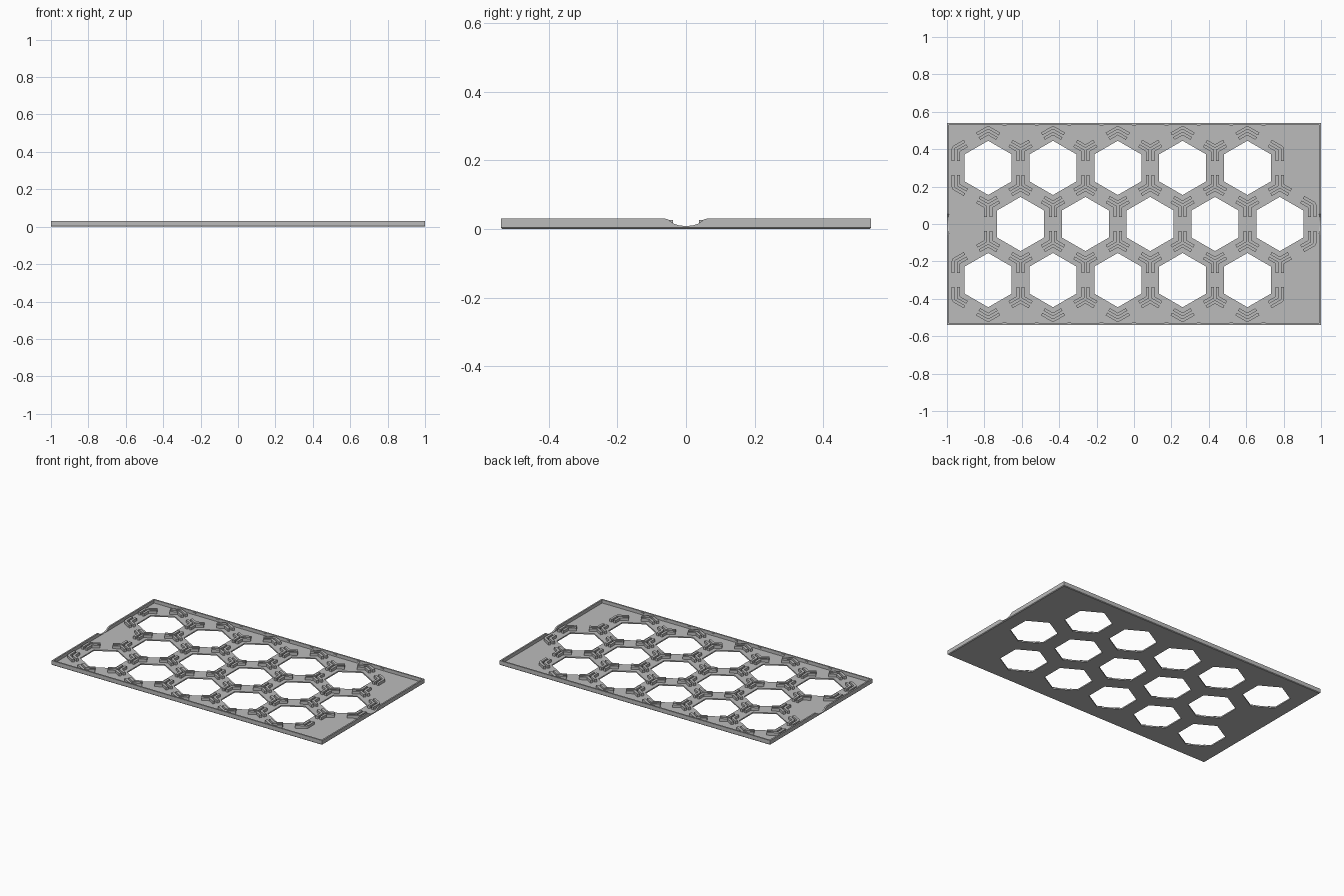
import bpy, bmesh, math
from mathutils import Vector

cube = bpy.data.objects.get("Cube")
if cube:
    bpy.data.objects.remove(cube, do_unlink=True)

# Main sizes
W, D, H = 1.0, 0.54, 0.03           # half width, half depth, height
FLOOR, WALL = 0.008, 0.01
PITCH = 0.3465
CELL = PITCH / math.sqrt(3)         # corner radius of a lattice cell
HOLE = 0.145                        # corner radius of a hole
ARM, NEAR, FAR = 0.062, 0.006, 0.022
CLIP_TOP = 0.026

grey = bpy.data.materials.new("plain grey")
grey.use_nodes = True
grey.diffuse_color = (0.5, 0.5, 0.5, 1)
grey.node_tree.nodes["Principled BSDF"].inputs["Base Color"].default_value = (0.5, 0.5, 0.5, 1)


def finish(name, bm):
    bmesh.ops.recalc_face_normals(bm, faces=bm.faces)
    mesh = bpy.data.meshes.new(name)
    bm.to_mesh(mesh)
    bm.free()
    mesh.materials.append(grey)
    obj = bpy.data.objects.new(name, mesh)
    bpy.context.collection.objects.link(obj)
    return obj


def prism(bm, points, offset):
    """Extrude a flat outline along an offset."""
    face = bm.faces.new([bm.verts.new(p) for p in points])
    new = bmesh.ops.extrude_face_region(bm, geom=[face], use_keep_orig=True)["geom"]
    bmesh.ops.translate(bm, vec=offset, verts=[v for v in new if isinstance(v, bmesh.types.BMVert)])


def box(bm, x0, x1, y0, y1, z0, z1):
    prism(bm, [(x0, y0, z0), (x1, y0, z0), (x1, y1, z0), (x0, y1, z0)], (0, 0, z1 - z0))


def hex_corners(c, r):
    return [Vector((c.x + r * math.sin(k * math.pi / 3), c.y + r * math.cos(k * math.pi / 3), 0))
            for k in range(6)]


def cut(target, cutter):
    cutter.hide_render = True
    mod = target.modifiers.new("cut", "BOOLEAN")
    mod.operation, mod.solver, mod.object = "DIFFERENCE", "EXACT", cutter
    bpy.context.view_layer.objects.active = target
    bpy.ops.object.modifier_apply(modifier=mod.name)
    bpy.data.objects.remove(cutter, do_unlink=True)


centres = [Vector(((i - 2 + (0.25 if row == 0 else -0.25)) * PITCH, row * CELL * 1.5, 0))
           for row in (-1, 0, 1) for i in range(5)]

# Tray with a small chamfer around its underside
bm = bmesh.new()
box(bm, -W, W, -D, D, 0, H)
low = [e for e in bm.edges if all(v.co.z < 0.001 for v in e.verts)]
bmesh.ops.bevel(bm, geom=low, offset=0.004, segments=1, affect="EDGES")
tray = finish("tray", bm)

# Hollow inside the rim
bm = bmesh.new()
box(bm, -W + WALL, W - WALL, -D + WALL, D - WALL, FLOOR, 0.1)
cut(tray, finish("hollow_cutter", bm))

# Hexagonal holes
bm = bmesh.new()
for c in centres:
    prism(bm, [p - Vector((0, 0, 0.05)) for p in hex_corners(c, HOLE)], (0, 0, 0.1))
cut(tray, finish("hole_cutter", bm))

# Finger notch with soft shoulders in both end walls
half = [(0.06, H), (0.053, 0.028), (0.047, 0.023), (0.035, 0.015), (0.02, 0.0105), (0.007, 0.009)]
outline = [(0.06, 0.05)] + half + [(-y, z) for y, z in reversed(half)] + [(-0.06, 0.05)]
bm = bmesh.new()
prism(bm, [(-1.1, y, z) for y, z in outline], (2.2, 0, 0))
cut(tray, finish("notch_cutter", bm))


# Clips: bent strips on both sides of the cell borders, around each cell corner
def strip(bm, v, d1, d2, sign):
    m = d1 + d2
    n1, n2 = (m - d1 * m.dot(d1)).normalized(), (m - d2 * m.dot(d2)).normalized()

    def side(o):
        bend = [v + m * o / math.sin(math.pi / 3)]
        if sign < 0:
            bend = [v + n1 * o, v + (n1 + m).normalized() * o, v + m * o,
                    v + (n2 + m).normalized() * o, v + n2 * o]
        return [v + d1 * ARM + n1 * o] + bend + [v + d2 * ARM + n2 * o]

    base = side(sign * NEAR) + side(sign * FAR)[::-1]
    z = FLOOR - 0.001
    prism(bm, [p + Vector((0, 0, z)) for p in base], (0, 0, CLIP_TOP - z))


corners = {}
for c in centres:
    for p in hex_corners(c, CELL):
        corners.setdefault((round(p.x, 3), round(p.y, 3)), []).append((p, c))

bm = bmesh.new()
for cells in corners.values():
    v, c = cells[0]
    inward = (c - v).normalized()
    arms = []
    for turn in (60, 180, 300):
        a = math.atan2(inward.y, inward.x) + math.radians(turn)
        arms.append(Vector((math.cos(a), math.sin(a), 0)))
    if len(cells) == 1:
        strip(bm, v, arms[0], arms[2], 1)
        strip(bm, v, arms[0], arms[2], -1)
    else:
        for k in range(3):
            strip(bm, v, arms[k], arms[(k + 1) % 3], 1)
finish("clips", bm)

# Small catches inside the long walls
bm = bmesh.new()
for k in range(-4, 5):
    x = k * PITCH / 2
    for s in (-1, 1):
        y0, y1 = sorted((s * (D - WALL - 0.004), s * (D - WALL + 0.002)))
        box(bm, x - 0.01, x + 0.01, y0, y1, 0.018, 0.025)
finish("wall_catches", bm)
